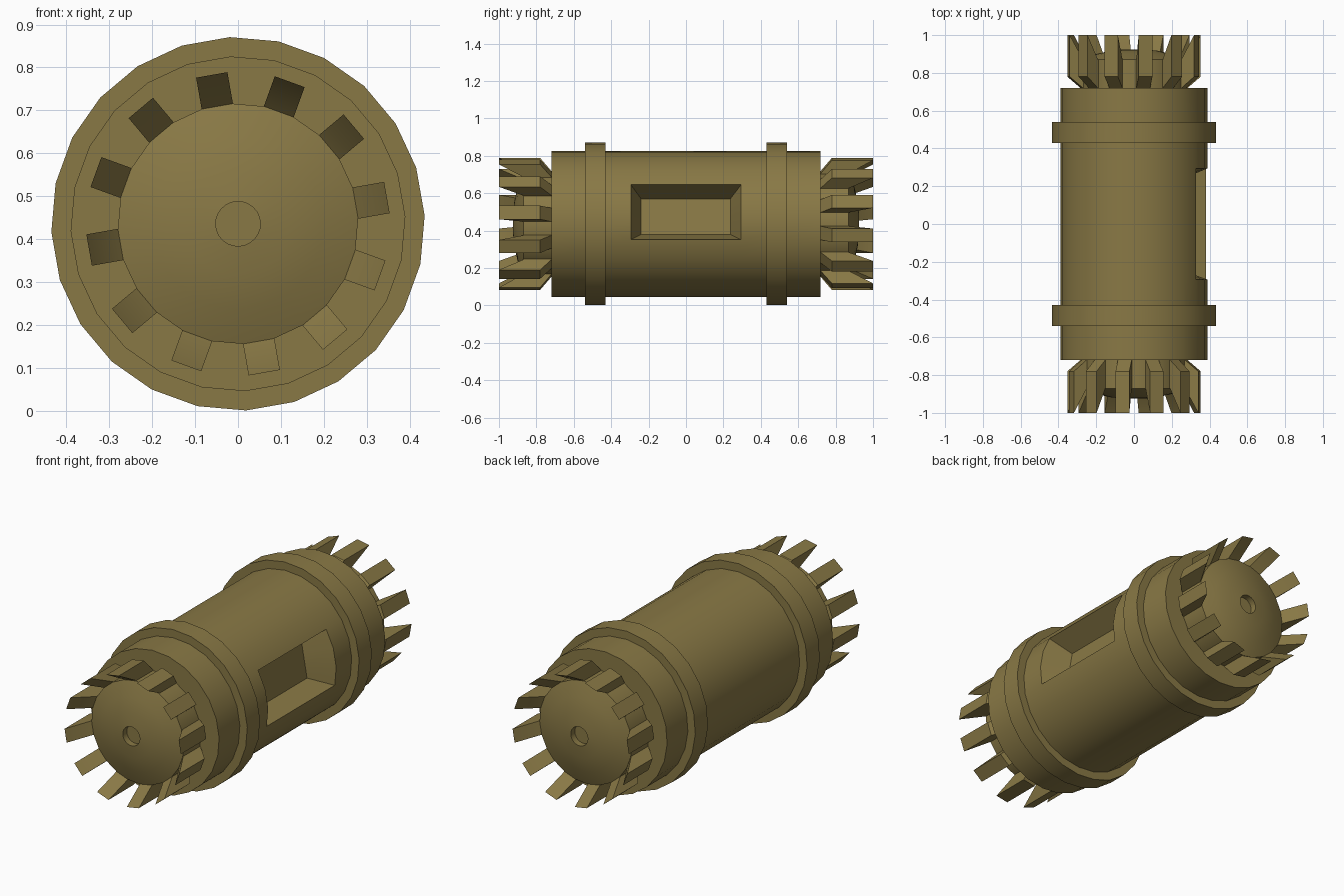
import bpy, bmesh
from math import sin, cos, radians, pi

if "Cube" in bpy.data.objects:
    bpy.data.objects.remove(bpy.data.objects["Cube"])

CZ = 0.436          # height of the long axis
SIDES = 24
START = 2.5         # rotation of the 24-gon in degrees

mat = bpy.data.materials.new("olive_metal")
mat.diffuse_color = (0.25, 0.19, 0.06, 1)
mat.use_nodes = True
mat.node_tree.nodes["Principled BSDF"].inputs["Base Color"].default_value = mat.diffuse_color


def point(r, a, y):
    return (r * cos(a), y, CZ + r * sin(a))


def finish(bm, name):
    bmesh.ops.remove_doubles(bm, verts=bm.verts, dist=1e-5)
    bmesh.ops.recalc_face_normals(bm, faces=bm.faces)
    me = bpy.data.meshes.new(name)
    bm.to_mesh(me)
    bm.free()
    ob = bpy.data.objects.new(name, me)
    bpy.context.collection.objects.link(ob)
    me.materials.append(mat)
    bpy.ops.object.select_all(action='DESELECT')
    ob.select_set(True)
    bpy.context.view_layer.objects.active = ob
    bpy.ops.object.shade_smooth_by_angle(angle=radians(30))
    return ob


def lathe(bm, profile, skip=lambda ring, seg: False):
    """Spin (radius, y) points around the long axis."""
    rings = [[bm.verts.new(point(r, radians(START) + 2 * pi * i / SIDES, y))
              for i in range(SIDES)] for r, y in profile if r > 0]
    for k in range(len(rings) - 1):
        for i in range(SIDES):
            if not skip(k, i):
                j = (i + 1) % SIDES
                bm.faces.new((rings[k][i], rings[k][j], rings[k + 1][j], rings[k + 1][i]))
    return rings


# Body with a recessed window on three of its right-hand facets
bm = bmesh.new()
body = lathe(bm, [(0.39, -0.72), (0.39, -0.295), (0.39, 0.295), (0.39, 0.72)],
             lambda k, i: k == 1 and i in (SIDES - 1, 0, 1))
bm.faces.new(body[0])
bm.faces.new(body[-1])
outer, floor = [], []
tilt, depth, half = radians(10), 0.24, 0.097
for ring, y, order in ((body[1], -0.24, (0, 1, 2, 3)), (body[2], 0.237, (3, 2, 1, 0))):
    for n in order:
        t = half * (2 * n / 3 - 1)
        outer.append(ring[n - 1])
        floor.append(bm.verts.new((depth * cos(tilt) - t * sin(tilt), y,
                                   CZ - 0.003 + depth * sin(tilt) + t * cos(tilt))))
for i in range(8):
    j = (i + 1) % 8
    bm.faces.new((outer[i], outer[j], floor[j], floor[i]))
bm.faces.new(floor)
finish(bm, "body")

# Raised bands
for s, name in ((-1, "front_band"), (1, "rear_band")):
    bm = bmesh.new()
    lathe(bm, [(0.385, s * 0.43), (0.435, s * 0.43), (0.435, s * 0.54),
               (0.385, s * 0.54), (0.385, s * 0.43)])
    finish(bm, name)


# Toothed end: domed hub with a centre hole and twelve flared teeth
def toothed_end(name, turn):
    bm = bmesh.new()
    rings = lathe(bm, [(0.28, -0.715), (0.28, -0.87), (0.2, -0.9), (0.12, -0.918),
                       (0.052, -0.925), (0.052, -0.89)])
    bm.faces.new(rings[-1])
    profile = [(0.2, -0.715), (0.275, -0.715), (0.352, -0.78), (0.352, -1.0),
               (0.28, -0.87), (0.2, -0.8)]
    for n in range(12):
        a = radians(10 + 30 * n)
        sides = []
        for w in (-0.037, 0.037):
            sides.append([bm.verts.new((r * cos(a) - w * sin(a), y,
                                        CZ + r * sin(a) + w * cos(a))) for r, y in profile])
        bm.faces.new(sides[0])
        bm.faces.new(sides[1])
        for i in range(len(profile)):
            j = (i + 1) % len(profile)
            bm.faces.new((sides[0][i], sides[0][j], sides[1][j], sides[1][i]))
    ob = finish(bm, name)
    ob.rotation_euler.z = turn


toothed_end("front_toothed_end", 0)
toothed_end("rear_toothed_end", pi)
